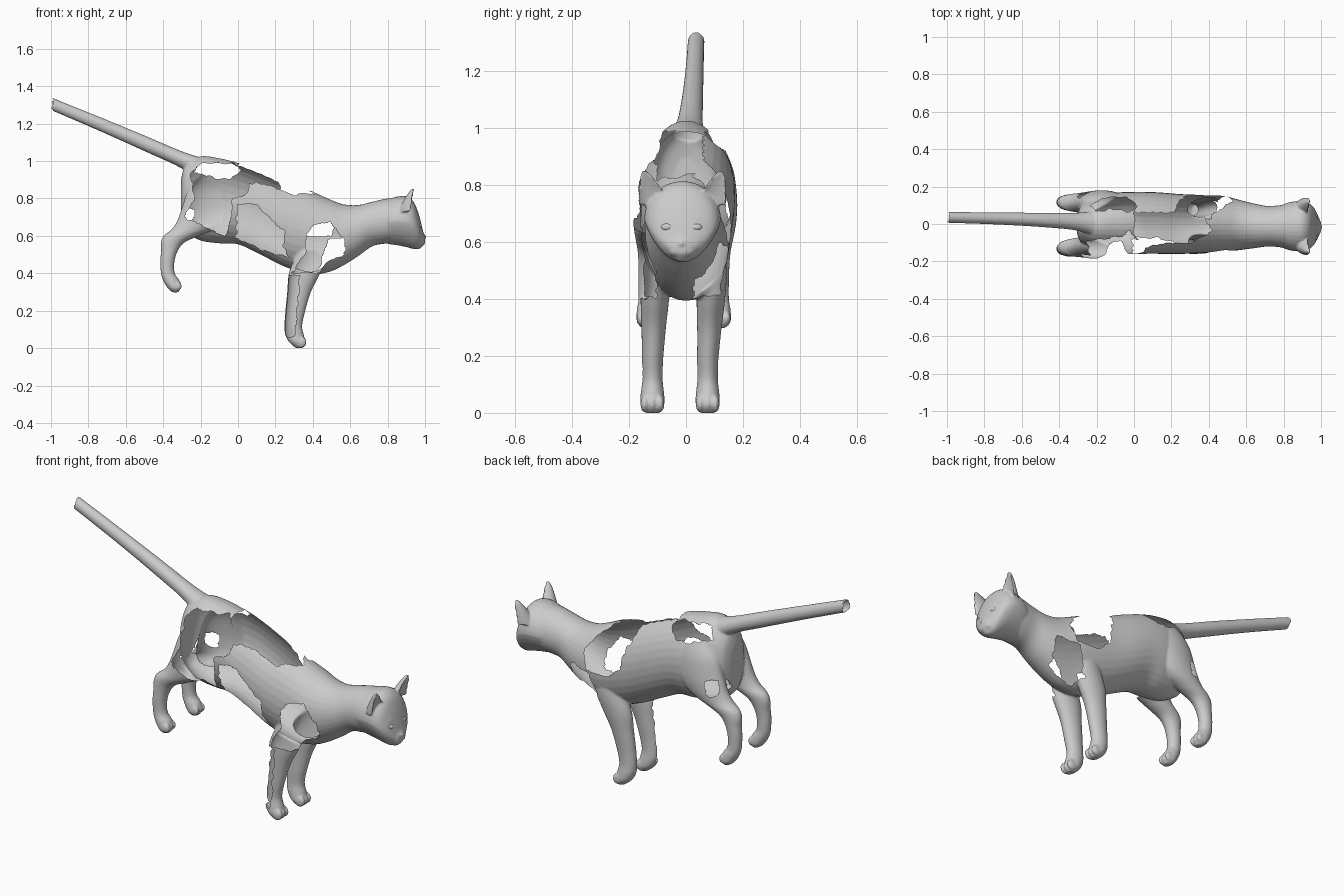
import bpy, bmesh, math
from mathutils import Matrix, Vector, noise

bm = bmesh.new()


def spline(rows, steps=5):
    """Catmull-Rom through rows of numbers."""
    out = []
    for i in range(len(rows) - 1):
        p = [Vector(rows[min(max(k, 0), len(rows) - 1)]) for k in range(i - 1, i + 3)]
        for s in range(steps):
            t = s / steps
            out.append(0.5 * (2 * p[1] + (p[2] - p[0]) * t
                              + (2 * p[0] - 5 * p[1] + 4 * p[2] - p[3]) * t * t
                              + (3 * p[1] - p[0] - 3 * p[2] + p[3]) * t ** 3))
    return out + [Vector(rows[-1])]


def skin(rings):
    loops = [[bm.verts.new(c) for c in r] for r in rings]
    n = len(loops[0])
    for a, b in zip(loops, loops[1:]):
        for i in range(n):
            bm.faces.new((a[i], a[(i + 1) % n], b[(i + 1) % n], b[i]))
    bm.faces.new(loops[0])
    bm.faces.new(loops[-1])


ANG = [2 * math.pi * i / 32 for i in range(32)]


def loft_x(rows, taper=0.0):
    """Rings across x; row = (x, top z, bottom z, half width, y); taper narrows the lower half."""
    skin([[(q[0], q[4] + q[3] * math.cos(a) * (1 + taper * min(0, math.sin(a))),
            (q[1] + q[2]) / 2 + (q[1] - q[2]) / 2 * math.sin(a)) for a in ANG] for q in spline(rows)])


def loft_z(rows, ys):
    """Rings across z; row = (z, min x, max x, half width), ys = y at top and bottom."""
    pts = spline(rows)
    z0, z1 = pts[0][0], pts[-1][0]
    rings = []
    for q in pts:
        t = min(1.0, 1.4 * (q[0] - z0) / (z1 - z0))
        y = ys[0] + (ys[1] - ys[0]) * t
        rings.append([((q[1] + q[2]) / 2 + (q[2] - q[1]) / 2 * math.cos(a), y + q[3] * math.sin(a), q[0])
                      for a in ANG])
    skin(rings)


def ball(target, c, r):
    m = Matrix.Translation(c) @ Matrix.Diagonal((*r, 1))
    bmesh.ops.create_uvsphere(target, u_segments=20, v_segments=12, radius=1, matrix=m)


# torso and neck
loft_x([(-.305, .90, .66, .05, 0), (-.28, .98, .62, .10, 0), (-.2, 1.025, .575, .145, 0),
        (-.1, 1.015, .56, .162, .005), (0, .99, .555, .167, .005), (.12, .945, .50, .165, .005),
        (.25, .89, .435, .16, 0), (.38, .845, .395, .155, 0), (.48, .80, .405, .15, 0),
        (.56, .77, .44, .135, -.005), (.64, .765, .49, .12, -.01), (.72, .783, .545, .108, -.012),
        (.80, .80, .56, .115, -.012), (.86, .80, .57, .12, -.012)])
# head
loft_x([(.76, .75, .58, .09, -.012), (.80, .79, .558, .118, -.012), (.85, .81, .55, .132, -.012),
        (.90, .812, .54, .134, -.012), (.937, .785, .53, .122, -.012), (.962, .73, .53, .1, -.012),
        (.979, .67, .54, .07, -.014), (.99, .622, .547, .046, -.015), (1.0, .603, .56, .025, -.016)], .22)
# tail
loft_x([(-1.015, 1.347, 1.279, .029, .036), (-.75, 1.24, 1.165, .032, .03), (-.5, 1.137, 1.053, .038, .022),
        (-.3, 1.052, .96, .048, .012), (-.2, 1.02, .88, .075, 0)])

for s in (-1, 1):
    # front leg with toes
    fy = -.118 if s < 0 else .076
    loft_z([(.64, .36, .48, .03), (.5, .31, .48, .05), (.4, .272, .44, .05), (.3, .263, .39, .043),
            (.2, .253, .36, .038), (.12, .248, .343, .036), (.07, .253, .352, .041), (.03, .275, .36, .042),
            (.0, .31, .345, .025)], (s * .1, fy))
    # hind leg: thigh, hock and raised heel
    hy = -.133 if s < 0 else .117
    loft_z([(.93, -.2, -.08, .03), (.85, -.265, -.03, .06), (.75, -.30, -.03, .07), (.68, -.325, -.07, .066),
            (.635, -.355, -.13, .058), (.6, -.398, -.21, .05), (.565, -.412, -.285, .042),
            (.52, -.412, -.322, .037), (.46, -.415, -.34, .034), (.40, -.412, -.338, .034),
            (.36, -.40, -.312, .04), (.32, -.375, -.308, .04), (.298, -.35, -.32, .022)], (s * .105, hy))
    for k in (-1, 0, 1):
        ball(bm, (.337, fy + k * .027, .032), (.03, .015, .03))
        ball(bm, (-.326, hy + k * .026, .332), (.025, .014, .026))
    # ear, a leaning cup open to the front
    rings = []
    for t in (0, .2, .4, .6, .8, .93, 1):
        f = (1 - t) ** .72
        c = (.928 + .014 * t, -.012 + s * (.095 + .04 * t), .73 + .122 * t)
        rings.append([(c[0] + (.006 + .06 * f) * math.cos(a) * (1 if math.cos(a) < 0 else -.5) + .006 * math.cos(a),
                       c[1] + (.006 + .054 * f) * math.sin(a), c[2]) for a in ANG])
    skin(rings)
    # muzzle cheek
    ball(bm, (.972, -.015 + s * .022, .57), (.027, .027, .022))
    # brow over the eye
    ball(bm, (.95, -.014 + s * .05, .682), (.024, .026, .012))
# nose and chin
ball(bm, (.99, -.016, .594), (.018, .014, .011))
ball(bm, (.962, -.015, .546), (.024, .026, .016))

# fuse everything into one smooth skin
bmesh.ops.recalc_face_normals(bm, faces=bm.faces[:])
mesh = bpy.data.meshes.new("body")
bm.to_mesh(mesh)
bm.free()
cat = bpy.data.objects.new("cat_body", mesh)
bpy.context.collection.objects.link(cat)
rm = cat.modifiers.new("fuse", 'REMESH')
rm.mode = 'VOXEL'
rm.voxel_size = .0055
sm = cat.modifiers.new("soften", 'SMOOTH')
sm.factor = .5
sm.iterations = 5
dg = bpy.context.evaluated_depsgraph_get()
fused = bpy.data.meshes.new_from_object(cat.evaluated_get(dg))
cat.modifiers.clear()
cat.data = fused

# broken areas, side outlines (x, z): near side is -y, far side is +y
near = [
    [(-.25, .93), (-.2, .995), (-.02, .985), (.06, .92), (.05, .83), (-.03, .80), (-.035, .7), (-.07, .60),
     (-.2, .66), (-.29, .70), (-.23, .8)],                                                   # hip
    [(.0, .77), (.1, .77), (.18, .68), (.25, .63), (.24, .55), (.28, .46), (.1, .54), (-.01, .59)],  # flank
    [(.37, .61), (.41, .66), (.49, .67), (.57, .58), (.57, .5), (.5, .43), (.42, .4), (.29, .4), (.36, .5)],
    [(.24, .39), (.33, .39), (.315, .2), (.3, .06), (.24, .06)],                             # front leg
]
far = [
    [(.2, .92), (.36, .87), (.48, .76), (.53, .68), (.5, .6), (.38, .59), (.3, .65), (.27, .76)],  # shoulder
    [(.48, .58), (.62, .6), (.6, .47), (.5, .38), (.43, .42), (.46, .5)],                    # chest
    [(-.29, .75), (-.23, .74), (-.24, .67), (-.30, .67)],                                    # thigh
    [(-.24, .94), (-.2, 1.0), (-.02, .985), (.02, .95), (-.05, .90), (-.16, .92)],           # rump
]
# outline from above (x, y)
top = [(.0, .06), (.35, .06), (.42, -.03), (.36, -.07), (.3, -.1), (.2, -.1), (.06, -.12), (.0, -.06)]


def inside(x, y, poly):
    hit = False
    for (x0, y0), (x1, y1) in zip(poly, poly[1:] + poly[:1]):
        if (y0 > y) != (y1 > y) and x < (x1 - x0) * (y - y0) / (y1 - y0) + x0:
            hit = not hit
    return hit


def missing(c):
    p = c + noise.noise_vector(c * 30) * .011
    if p.x < -.99:
        return True
    if c.z > .76 and inside(p.x, p.y, top):
        return True
    # keep the inner side of the near leg and thigh
    edge = -.03 if c.z > .5 else -.105
    if p.y < edge:
        return any(inside(p.x, p.z, h) for h in near)
    return p.y > .03 and any(inside(p.x, p.z, h) for h in far)


bm = bmesh.new()
bm.from_mesh(fused)
bmesh.ops.delete(bm, geom=[f for f in bm.faces if missing(f.calc_center_median())], context='FACES')
for f in bm.faces:
    f.smooth = True
bm.to_mesh(fused)
bm.free()

# eyes
eb = bmesh.new()
for s in (-1, 1):
    ball(eb, (.966, -.015 + s * .051, .652), (.017, .023, .015))
for f in eb.faces:
    f.smooth = True
eyes = bpy.data.meshes.new("eyes")
eb.to_mesh(eyes)
eb.free()
bpy.context.collection.objects.link(bpy.data.objects.new("eyes", eyes))
